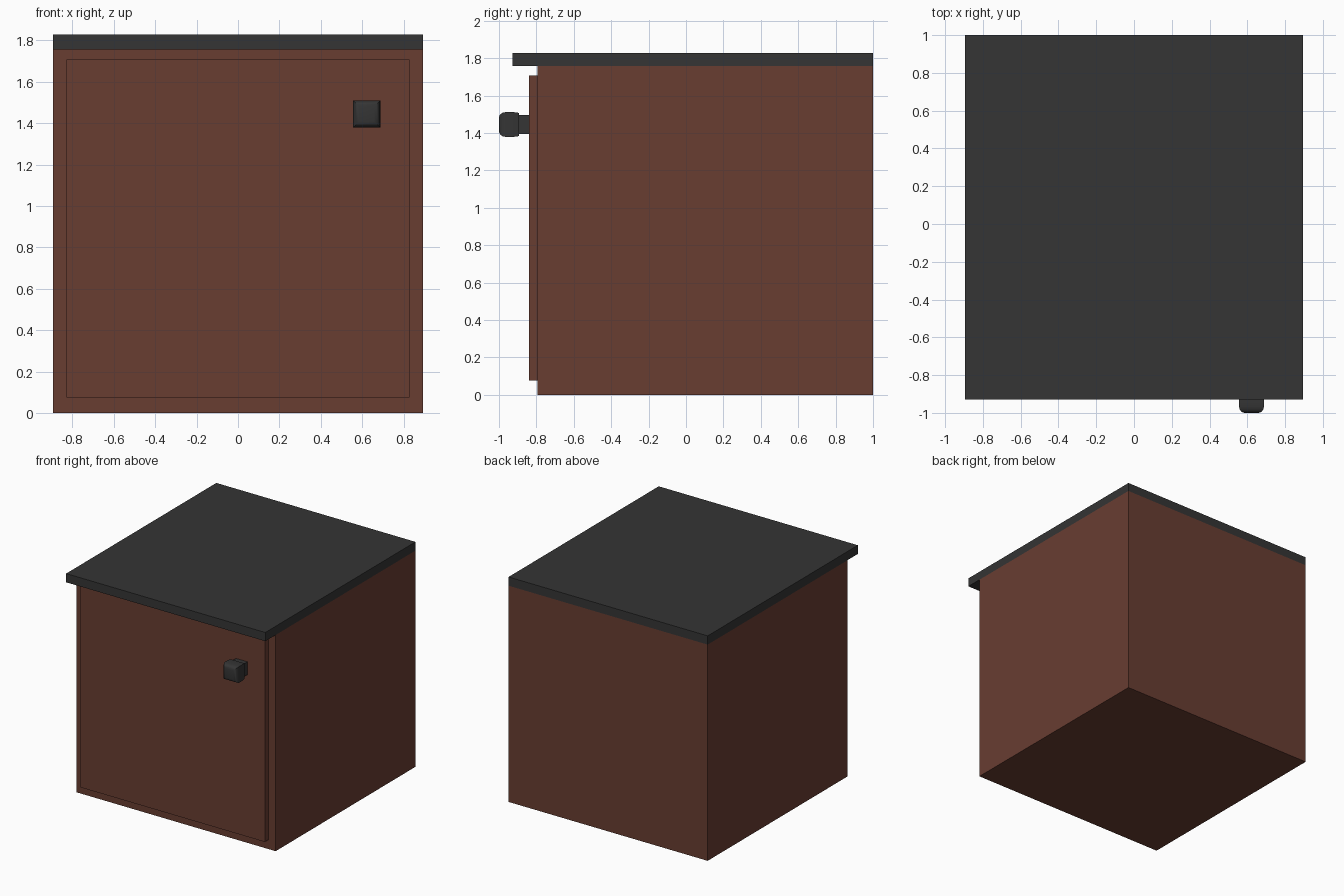
import bpy, bmesh, math

if "Cube" in bpy.data.objects:
    bpy.data.objects.remove(bpy.data.objects["Cube"])

def material(name, color):
    m = bpy.data.materials.new(name)
    m.diffuse_color = (*color, 1)
    m.use_nodes = True
    m.node_tree.nodes["Principled BSDF"].inputs["Base Color"].default_value = m.diffuse_color
    return m

wood = material("brown_wood", (0.14, 0.047, 0.031))
dark = material("dark_grey", (0.035, 0.035, 0.035))

def finish(bm, name, mat):
    bmesh.ops.recalc_face_normals(bm, faces=bm.faces[:])
    mesh = bpy.data.meshes.new(name)
    bm.to_mesh(mesh)
    bm.free()
    mesh.materials.append(mat)
    ob = bpy.data.objects.new(name, mesh)
    bpy.context.collection.objects.link(ob)
    return ob

def box(name, lo, hi, mat):
    bm = bmesh.new()
    bmesh.ops.create_cube(bm, size=1)
    for v in bm.verts:
        v.co = [a + (c + 0.5) * (b - a) for a, b, c in zip(lo, hi, v.co)]
    return finish(bm, name, mat)

# Cabinet carcass, overhanging top and front door
box("cabinet_body", (-0.895, -0.795, 0), (0.895, 1, 1.757), wood)
box("cabinet_top", (-0.895, -0.928, 1.757), (0.895, 1, 1.828), dark)
box("door", (-0.83, -0.84, 0.075), (0.83, -0.795, 1.708), wood)

# Square knob: stem and rounded head lofted from (y, half size) sections
profile = [(-0.84, 0.052), (-0.892, 0.052), (-0.892, 0.062), (-0.92, 0.066), (-0.965, 0.066)]
profile += [(-0.965 - 0.035 * math.sin(a), 0.036 + 0.03 * math.cos(a))
            for a in (math.radians(d) for d in (22.5, 45, 67.5, 90))]
bm = bmesh.new()
rings = [[bm.verts.new((0.622 + sx * r, y, 1.445 + sz * r))
          for sx, sz in ((-1, -1), (1, -1), (1, 1), (-1, 1))] for y, r in profile]
for a, b in zip(rings, rings[1:]):
    for i in range(4):
        j = (i + 1) % 4
        bm.faces.new((a[i], a[j], b[j], b[i]))
bm.faces.new(rings[0])
bm.faces.new(rings[-1])
knob = finish(bm, "door_knob", dark)
bpy.context.view_layer.objects.active = knob
knob.select_set(True)
bpy.ops.object.shade_smooth_by_angle(angle=math.radians(40))
